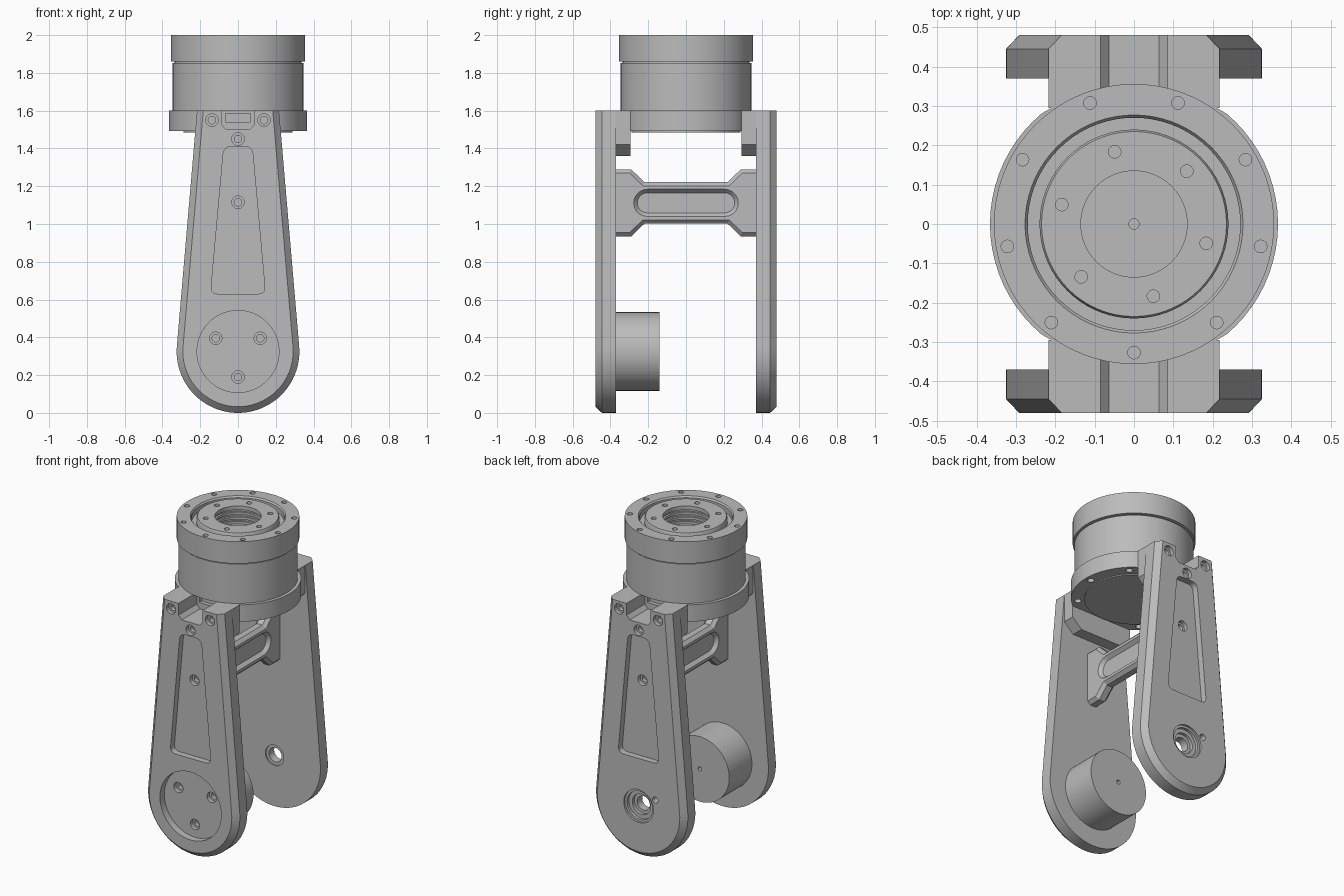
import bpy, bmesh
from math import sin, cos, pi, radians

cube = bpy.data.objects.get("Cube")
if cube:
    bpy.data.objects.remove(cube, do_unlink=True)

grey = bpy.data.materials.new("machined_grey")
grey.use_nodes = True
colour = (0.5, 0.5, 0.5, 1)
grey.diffuse_color = colour
grey.node_tree.nodes["Principled BSDF"].inputs["Base Color"].default_value = colour

AXIS = {"x": lambda u, v, d: (d, u, v),
        "y": lambda u, v, d: (u, d, v),
        "z": lambda u, v, d: (u, v, d)}


def circle(r, cu=0, cv=0, n=72):
    return [(cu + r * cos(2 * pi * i / n), cv + r * sin(2 * pi * i / n)) for i in range(n)]


def loft(name, axis, layers):
    """Closed solid through (outline, depth) layers stacked along an axis."""
    bm = bmesh.new()
    rings = [[bm.verts.new(AXIS[axis](u, v, d)) for u, v in pts] for pts, d in layers]
    bm.faces.new(rings[0])
    bm.faces.new(rings[-1])
    for a, b in zip(rings, rings[1:]):
        for i in range(len(a)):
            j = (i + 1) % len(a)
            bm.faces.new((a[i], a[j], b[j], b[i]))
    bmesh.ops.recalc_face_normals(bm, faces=bm.faces)
    mesh = bpy.data.meshes.new(name)
    bm.to_mesh(mesh)
    bm.free()
    mesh.materials.append(grey)
    obj = bpy.data.objects.new(name, mesh)
    bpy.context.collection.objects.link(obj)
    return obj


def prism(name, axis, pts, lo, hi):
    return loft(name, axis, [(pts, lo), (pts, hi)])


def turned(name, axis, profile, cu=0, cv=0, n=72):
    return loft(name, axis, [(circle(r, cu, cv, n), d) for r, d in profile])


def combine(obj, tool, op="DIFFERENCE"):
    mod = obj.modifiers.new("cut", "BOOLEAN")
    mod.object, mod.operation, mod.solver = tool, op, "EXACT"
    bpy.context.view_layer.objects.active = obj
    bpy.ops.object.modifier_apply(modifier=mod.name)
    bpy.data.objects.remove(tool, do_unlink=True)


def drill(obj, axis, profile, cu, cv, n=20):
    combine(obj, turned("cutter", axis, profile, cu, cv, n))


def finish(obj):
    bpy.ops.object.select_all(action="DESELECT")
    obj.select_set(True)
    bpy.context.view_layer.objects.active = obj
    bpy.ops.object.shade_smooth_by_angle(angle=radians(28))


def rounded(corners, r, n=5):
    """Polygon with each corner replaced by a short curve."""
    out = []
    for i, (x, y) in enumerate(corners):
        ends = []
        for ox, oy in (corners[i - 1], corners[(i + 1) % len(corners)]):
            k = r / ((ox - x) ** 2 + (oy - y) ** 2) ** 0.5
            ends.append((x + (ox - x) * k, y + (oy - y) * k))
        (ax, ay), (bx, by) = ends
        for t in (j / n for j in range(n + 1)):
            out.append(((1 - t) ** 2 * ax + 2 * t * (1 - t) * x + t * t * bx,
                        (1 - t) ** 2 * ay + 2 * t * (1 - t) * y + t * t * by))
    return out


PIVOT, TOP = 0.325, 1.6


def arm_outline(inset):
    r, w, tilt, n = 0.325 - inset, 0.217 - inset, 0.086, 48
    arc = [tilt - (pi + 2 * tilt) * i / n for i in range(n + 1)]
    return [(w, TOP)] + [(r * cos(a), PIVOT + r * sin(a)) for a in arc] + [(-w, TOP)]


def make_arm(name, s):
    out = 0.48 * s
    at = lambda depth: out - depth * s
    # Chamfered plate with mounting block
    arm = loft(name, "y", [(arm_outline(0.033), out), (arm_outline(0), at(0.035)),
                           (arm_outline(0), at(0.11))])
    half = [(0.217, TOP), (0.217, 1.42), (0.15, 1.36)]
    block = half + [(-x, z) for x, z in reversed(half)]
    combine(arm, prism("block", "y", block, at(0.08), at(0.185)), "UNION")
    # Cable notch through the top
    half = [(0.085, 1.7), (0.085, 1.525), (0.063, 1.5)]
    notch = half + [(-x, z) for x, z in reversed(half)]
    combine(arm, prism("cutter", "y", notch, at(-0.1), at(0.3)))
    # Long tapered pocket
    pocket = rounded([(0.145, 0.63), (0.075, 1.41), (-0.075, 1.41), (-0.145, 0.63)], 0.04)
    combine(arm, prism("cutter", "y", pocket, at(-0.1), at(0.04)))
    # Counterbored screw holes
    screws = [(-0.138, 1.55, 0), (0.138, 1.55, 0), (0, 1.45, 0), (0, 1.115, 0.04)]
    if s < 0:
        drill(arm, "y", [(0.217, at(-0.1)), (0.217, at(0.045))], 0, PIVOT, 72)
        screws += [(-0.118, 0.395, 0.045), (0.118, 0.395, 0.045), (0, 0.19, 0.045)]
    else:
        # Stepped bearing seat and locating hole
        drill(arm, "y", [(0.105, at(-0.1)), (0.105, at(0.012)), (0.09, at(0.012)),
                         (0.09, at(0.03)), (0.065, at(0.03)), (0.065, at(0.05)),
                         (0.045, at(0.05)), (0.045, at(0.102)), (0.065, at(0.102)),
                         (0.065, at(0.2))], 0, PIVOT, 40)
        drill(arm, "y", [(0.02, at(-0.1)), (0.02, at(0.05))], -0.118, 0.395)
    for x, z, d in screws:
        drill(arm, "y", [(0.033, at(-0.1)), (0.033, at(d + 0.025)),
                         (0.02, at(d + 0.025)), (0.02, at(d + 0.05))], x, z)
    finish(arm)


make_arm("front_arm", -1)
make_arm("back_arm", 1)

# Pivot hub inside the front arm
hub = turned("pivot_hub", "y", [(0.208, -0.38), (0.208, -0.14)], 0, PIVOT)
drill(hub, "y", [(0.013, -0.2), (0.013, 0)], 0, PIVOT)
finish(hub)

# Cross brace with flared ends and a slot pocket on both sides
MID = 1.112


def brace_outline(inset):
    q = [(0.37, 0.177 - inset), (0.29 + inset * 0.4, 0.177 - inset),
         (0.22 + inset * 0.4, 0.11 - inset)]
    upper = q + [(-y, h) for y, h in reversed(q)]
    return [(y, MID + h) for y, h in upper] + [(y, MID - h) for y, h in reversed(upper)]


def slot(r, n=10):
    angles = [pi * i / n - pi / 2 for i in range(n + 1)]
    right = [(0.205 + r * cos(a), MID + r * sin(a)) for a in angles]
    return right + [(-y, 2 * MID - z) for y, z in right]


brace = loft("cross_brace", "x", [(brace_outline(0.02), -0.04), (brace_outline(0), -0.02),
                                  (brace_outline(0), 0.02), (brace_outline(0.02), 0.04)])
for s in (-1, 1):
    combine(brace, loft("cutter", "x", [(slot(0.072), 0.1 * s), (slot(0.072), 0.04 * s),
                                        (slot(0.053), 0.018 * s)]))
finish(brace)

# Motor flange with flats against the arm blocks
flat = [(x, max(-0.295, min(0.295, y))) for x, y in circle(0.366)]
flange = loft("motor_flange", "z", [(circle(0.288), 1.485), (circle(0.288), 1.492),
                                    (flat, 1.492), (flat, TOP)])
for a in (0, 45, 135, 180, 225, 315):
    drill(flange, "z", [(0.02, 1.4), (0.02, 1.53)],
          0.327 * cos(radians(a)), 0.327 * sin(radians(a)))
for s in (-1, 1):
    port = [(-0.067, 1.54), (0.067, 1.54), (0.067, 1.585), (-0.067, 1.585)]
    combine(flange, prism("cutter", "y", port, 0.4 * s, 0.27 * s))
finish(flange)

# Motor body with a shadow gap below the cap
finish(turned("motor_body", "z", [(0.346, TOP), (0.346, 1.852), (0.335, 1.852), (0.335, 1.87)]))

# Motor cap: ring groove, ribbed bore and centre hole
profile = [(0.356, 1.86), (0.356, 2), (0.277, 2), (0.27, 1.99), (0.27, 1.955),
           (0.24, 1.955), (0.24, 1.99), (0.235, 2), (0.135, 2)]
for z in (1.975, 1.945, 1.915):
    profile += [(0.135, z), (0.148, z), (0.148, z - 0.014), (0.135, z - 0.014)]
profile += [(0.135, 1.885), (0.013, 1.885), (0.013, 1.87)]
cap = turned("motor_cap", "z", profile)
for count, radius, start in ((9, 0.327, -90), (6, 0.19, 45)):
    for i in range(count):
        a = radians(start + 360 * i / count)
        drill(cap, "z", [(0.016, 2.1), (0.016, 1.97)], radius * cos(a), radius * sin(a), 16)
finish(cap)
